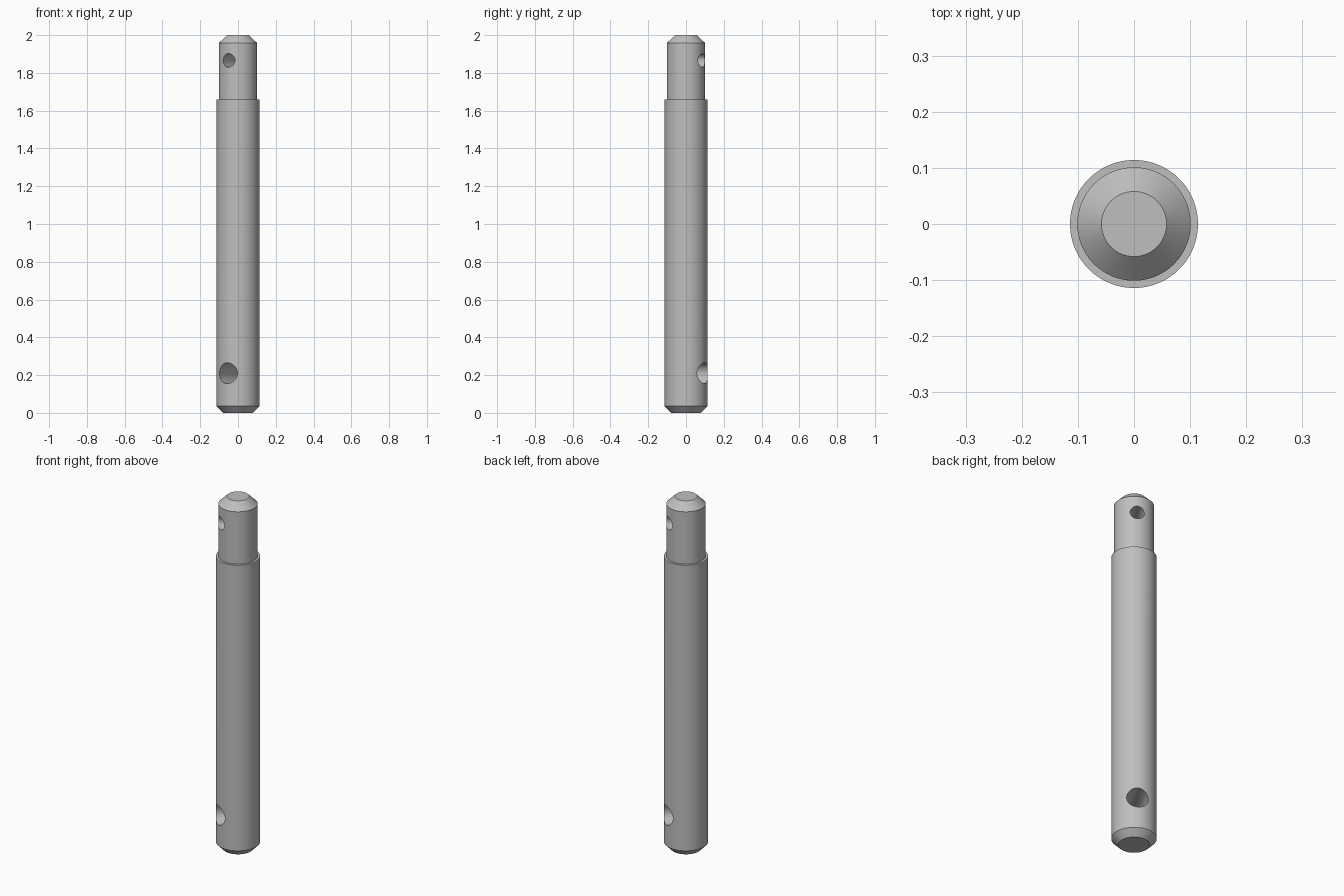
import bpy, bmesh, math
from mathutils import Matrix, Vector

cube = bpy.data.objects.get("Cube")
if cube:
    bpy.data.objects.remove(cube, do_unlink=True)

SEGMENTS = 96
BORE_ANGLE = math.radians(-30)  # cross holes are turned away from the y axis

steel = bpy.data.materials.new("grey steel")
steel.use_nodes = True
colour = (0.52, 0.52, 0.52, 1)
steel.diffuse_color = colour
steel.node_tree.nodes["Principled BSDF"].inputs["Base Color"].default_value = colour


def make_object(name, bm):
    bmesh.ops.recalc_face_normals(bm, faces=bm.faces)
    mesh = bpy.data.meshes.new(name)
    bm.to_mesh(mesh)
    bm.free()
    mesh.materials.append(steel)
    obj = bpy.data.objects.new(name, mesh)
    bpy.context.collection.objects.link(obj)
    return obj


def lathe(name, profile):
    """Spin (radius, height) points around z and cap both ends."""
    bm = bmesh.new()
    rings = []
    for radius, z in profile:
        ring = bmesh.ops.create_circle(bm, segments=SEGMENTS, radius=radius,
                                       matrix=Matrix.Translation((0, 0, z)))
        rings.append(ring["verts"])
    for low, high in zip(rings, rings[1:]):
        for i in range(SEGMENTS):
            j = (i + 1) % SEGMENTS
            bm.faces.new((low[i], low[j], high[j], high[i]))
    bm.faces.new(rings[0])
    bm.faces.new(rings[-1])
    return make_object(name, bm)


def drill(target, radius, z):
    """Cut a round hole right through the pin at height z."""
    bm = bmesh.new()
    turn = Matrix.Rotation(BORE_ANGLE, 4, "Z") @ Matrix.Rotation(math.pi / 2, 4, "X")
    bmesh.ops.create_cone(bm, cap_ends=True, segments=48, radius1=radius,
                          radius2=radius, depth=0.5,
                          matrix=Matrix.Translation(Vector((0, 0, z))) @ turn)
    cutter = make_object("hole_cutter", bm)
    cutter.hide_render = True
    cut = target.modifiers.new("cross hole", "BOOLEAN")
    cut.operation = "DIFFERENCE"
    cut.solver = "EXACT"
    cut.object = cutter
    bpy.context.view_layer.objects.active = target
    bpy.ops.object.modifier_apply(modifier=cut.name)
    bpy.data.objects.remove(cutter, do_unlink=True)


# Stepped pin with a chamfer at each end
pin = lathe("stepped_pin", [
    (0.079, 0), (0.114, 0.036),      # lower chamfer
    (0.114, 1.66), (0.101, 1.66),    # body and shoulder
    (0.101, 1.958), (0.058, 2),      # neck and upper chamfer
])

# Cross holes through the body and the neck
drill(pin, 0.055, 0.21)
drill(pin, 0.036, 1.866)

bpy.ops.object.select_all(action="DESELECT")
pin.select_set(True)
bpy.context.view_layer.objects.active = pin
bpy.ops.object.shade_smooth_by_angle(angle=math.radians(30))
